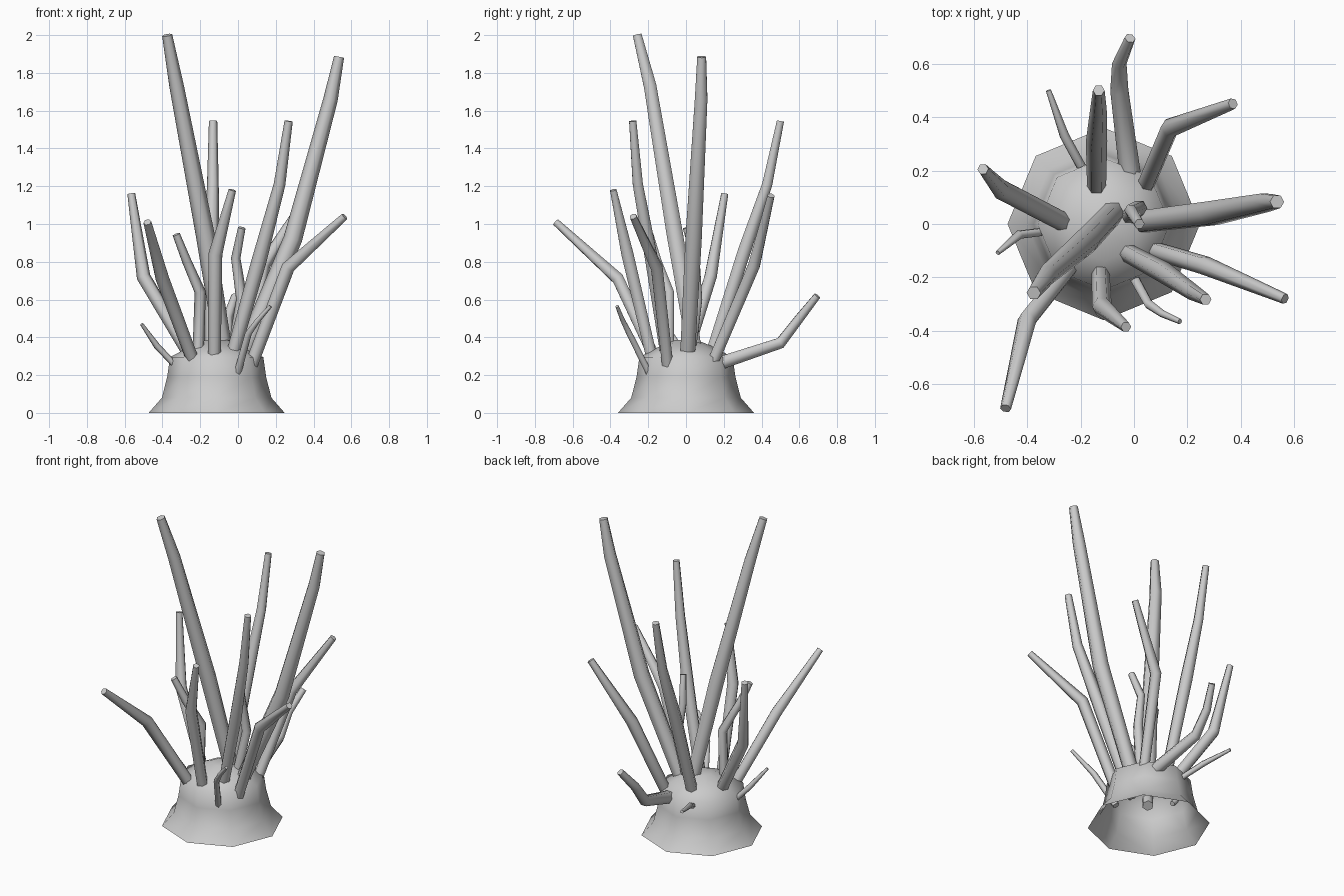
import bpy, bmesh, math
from mathutils import Vector

if "Cube" in bpy.data.objects:
    bpy.data.objects.remove(bpy.data.objects["Cube"])


def finish(bm, name, angle):
    bmesh.ops.recalc_face_normals(bm, faces=bm.faces)
    me = bpy.data.meshes.new(name)
    bm.to_mesh(me)
    bm.free()
    ob = bpy.data.objects.new(name, me)
    bpy.context.collection.objects.link(ob)
    bpy.ops.object.select_all(action='DESELECT')
    ob.select_set(True)
    bpy.context.view_layer.objects.active = ob
    bpy.ops.object.shade_smooth_by_angle(angle=math.radians(angle))
    return ob


def bridge(bm, a, b):
    n = len(a)
    for i in range(n):
        bm.faces.new((a[i], a[(i + 1) % n], b[(i + 1) % n], b[i]))


def tentacle(name, points, r_root, r_mid, r_tip, sides=6):
    pts = [Vector(p) for p in points]
    # sink the root a little into the stump
    pts[0] -= (pts[1] - pts[0]).normalized() * 0.05
    radii = [r_root] + [r_mid] * (len(pts) - 2) + [r_tip]
    if len(pts) > 3:
        radii[-2] = (r_mid + r_tip) / 2
    bm = bmesh.new()
    rings = []
    u = Vector((1, 0, 0))
    for i, p in enumerate(pts):
        a, b = pts[max(i - 1, 0)], pts[min(i + 1, len(pts) - 1)]
        t = (b - a).normalized()
        u = (u - t * u.dot(t)).normalized()
        v = t.cross(u)
        rings.append([bm.verts.new(p + radii[i] * (u * math.cos(k * math.tau / sides)
                                                   + v * math.sin(k * math.tau / sides)))
                      for k in range(sides)])
    for a, b in zip(rings, rings[1:]):
        bridge(bm, a, b)
    bm.faces.new(rings[0])
    bm.faces.new(rings[-1])
    finish(bm, name, 62)


# Flared octagonal stump, open underneath with a domed top
bm = bmesh.new()
profile = [(0.36, 0), (0.29, 0.08), (0.262, 0.19), (0.247, 0.295), (0.14, 0.352), (0.06, 0.385)]
rings = [[bm.verts.new((-0.113 + r * math.cos(k * math.tau / 8), r * math.sin(k * math.tau / 8), z))
          for k in range(8)] for r, z in profile]
for a, b in zip(rings, rings[1:]):
    bridge(bm, a, b)
bm.faces.new(rings[-1])
finish(bm, "stump", 60)

# Tall tentacles
tentacle("tall_left_tentacle", [(-.08, .04, .36), (-.175, -.06, .95), (-.325, -.19, 1.73), (-.375, -.258, 2.0)], .045, .05, .027)
tentacle("tall_right_tentacle", [(.04, .01, .34), (.29, .04, .92), (.49, .08, 1.66), (.535, .083, 1.885)], .045, .05, .027)
tentacle("tall_back_tentacle", [(-.14, .13, .3), (-.14, .31, .86), (-.133, .43, 1.21), (-.132, .5, 1.545)], .035, .04, .022)
tentacle("tall_front_tentacle", [(-.02, -.11, .34), (.11, -.18, .8), (.22, -.255, 1.21), (.268, -.282, 1.545)], .035, .04, .022)

# Medium bent tentacles
tentacle("right_tentacle", [(.08, -.1, .28), (.265, -.155, .77), (.565, -.28, 1.04)], .034, .036, .02)
tentacle("front_tentacle", [(-.125, -.19, .33), (-.12, -.31, .84), (-.03, -.385, 1.18)], .034, .037, .02)
tentacle("left_tentacle", [(-.25, 0, .3), (-.5, .13, .72), (-.565, .205, 1.16)], .036, .037, .021)
tentacle("front_left_tentacle", [(-.24, -.16, .28), (-.4, -.36, .71), (-.48, -.69, 1.01)], .034, .036, .021)
tentacle("inner_left_tentacle", [(-.21, -.09, .34), (-.2, -.09, .64), (-.27, -.15, .8), (-.327, -.19, .945)], .03, .03, .02)
tentacle("centre_tentacle", [(-.02, .03, .36), (.02, .06, .6), (-.012, .05, .82), (.02, 0, .98)], .03, .03, .02)
tentacle("back_right_tentacle", [(.05, .16, .31), (.135, .36, .78), (.37, .45, 1.15)], .034, .036, .021)
tentacle("back_tentacle", [(-.02, .23, .28), (-.055, .5, .37), (-.055, .6, .5), (-.015, .695, .62)], .04, .034, .021)

# Small thin tentacles
tentacle("thin_front_tentacle", [(0, -.2, .22), (.055, -.3, .42), (.105, -.335, .49), (.172, -.365, .565)], .02, .018, .01)
tentacle("thin_left_tentacle", [(-.35, -.03, .27), (-.43, -.04, .355), (-.51, -.108, .47)], .016, .017, .009)
tentacle("thin_back_tentacle", [(-.2, .22, .27), (-.26, .33, .33), (-.32, .5, .37)], .018, .018, .01)
